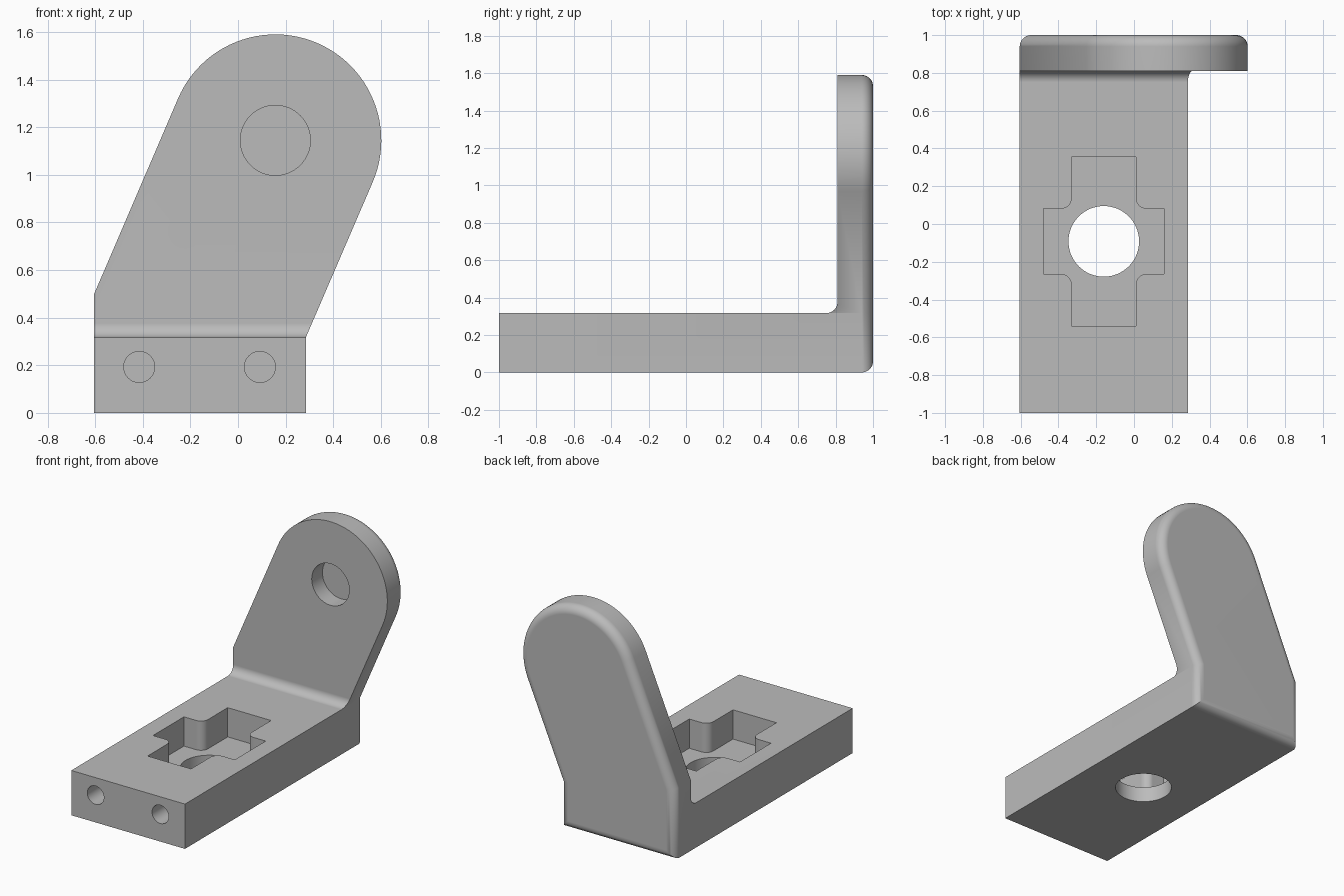
import bpy
import bmesh
from math import sin, cos, radians

if "Cube" in bpy.data.objects:
    bpy.data.objects.remove(bpy.data.objects["Cube"], do_unlink=True)

metal = bpy.data.materials.new("bracket grey")
metal.use_nodes = True
GREY = (0.5, 0.5, 0.5, 1.0)
metal.diffuse_color = GREY
metal.node_tree.nodes["Principled BSDF"].inputs["Base Color"].default_value = GREY

PLACE = {
    "x": lambda a, b, t: (t, a, b),
    "y": lambda a, b, t: (a, t, b),
    "z": lambda a, b, t: (a, b, t),
}


def arc(cx, cy, r, start, end, steps):
    """Points on an arc, angles in degrees."""
    angles = [radians(start + (end - start) * i / steps) for i in range(steps + 1)]
    return [(cx + r * cos(a), cy + r * sin(a)) for a in angles]


def circle(cx, cy, r, steps=64):
    return arc(cx, cy, r, 0, 360, steps)[:-1]


def prism(name, points, axis, low, high, round_far=0.0):
    """Extrude a profile along an axis, optionally rounding the far rim."""
    bm = bmesh.new()
    near = [bm.verts.new(PLACE[axis](a, b, low)) for a, b in points]
    far = [bm.verts.new(PLACE[axis](a, b, high)) for a, b in points]
    bm.faces.new(near)
    cap = bm.faces.new(far)
    for i in range(len(points)):
        j = (i + 1) % len(points)
        bm.faces.new((near[i], near[j], far[j], far[i]))
    bmesh.ops.recalc_face_normals(bm, faces=bm.faces[:])
    if round_far:
        bmesh.ops.bevel(bm, geom=list(cap.edges), offset=round_far, segments=8,
                        profile=0.5, affect="EDGES", clamp_overlap=False)
    mesh = bpy.data.meshes.new(name)
    bm.to_mesh(mesh)
    bm.free()
    mesh.materials.append(metal)
    obj = bpy.data.objects.new(name, mesh)
    bpy.context.collection.objects.link(obj)
    return obj


def combine(target, tool, operation):
    """Apply a boolean and discard the tool."""
    mod = target.modifiers.new(tool.name, "BOOLEAN")
    mod.operation, mod.solver, mod.object = operation, "EXACT", tool
    bpy.context.view_layer.objects.active = target
    bpy.ops.object.modifier_apply(modifier=mod.name)
    bpy.data.objects.remove(tool, do_unlink=True)


LEFT, RIGHT, DECK = -0.605, 0.285, 0.317
EYE = (0.157, 1.145)

# Front outline: square foot, leaning arm, round head
outline = [(LEFT, 0), (RIGHT, 0), (RIGHT, DECK)]
outline += arc(*EYE, 0.445, -23.2, 156.8, 48)
outline += [(LEFT, 0.498)]
bracket = prism("bracket", outline, "y", -1, 1, round_far=0.06)

# Side outline: flat deck meeting the upright with a fillet
side = [(-1.5, -0.5), (1.5, -0.5), (1.5, 2), (0.81, 2)]
side += arc(0.75, DECK + 0.06, 0.06, 0, -90, 8)
side += [(-1.5, DECK)]
combine(bracket, prism("side_envelope", side, "x", -1, 1), "INTERSECT")

# Cross-shaped pocket with rounded inner corners
CX, CY, R = -0.16, -0.092, 0.055
quarter = [(0.32, 0.173)]
quarter += arc(0.17 + R, 0.173 + R, R, 270, 180, 8)
quarter += [(0.17, 0.448)]
cross = []
for sx, sy in ((1, 1), (-1, 1), (-1, -1), (1, -1)):
    corner = quarter if sx == sy else quarter[::-1]
    cross += [(CX + sx * x, CY + sy * y) for x, y in corner]
combine(bracket, prism("pocket", cross, "z", 0.11, 0.6), "DIFFERENCE")

# Through hole, blind hole in the head, two screw holes in the front
combine(bracket, prism("centre_hole", circle(CX, CY, 0.187), "z", -0.2, 0.2), "DIFFERENCE")
combine(bracket, prism("head_hole", circle(*EYE, 0.147), "y", 0.6, 0.93), "DIFFERENCE")
for x in (-0.415, 0.092):
    combine(bracket, prism("screw_hole", circle(x, 0.193, 0.065, 40), "y", -1.2, -0.6),
            "DIFFERENCE")

# Smooth curves, crisp edges, flat faces kept flat
bpy.ops.object.select_all(action="DESELECT")
bracket.select_set(True)
bpy.context.view_layer.objects.active = bracket
bpy.ops.object.shade_smooth_by_angle(angle=radians(30))
weighted = bracket.modifiers.new("flat_face_normals", "WEIGHTED_NORMAL")
weighted.keep_sharp = True
